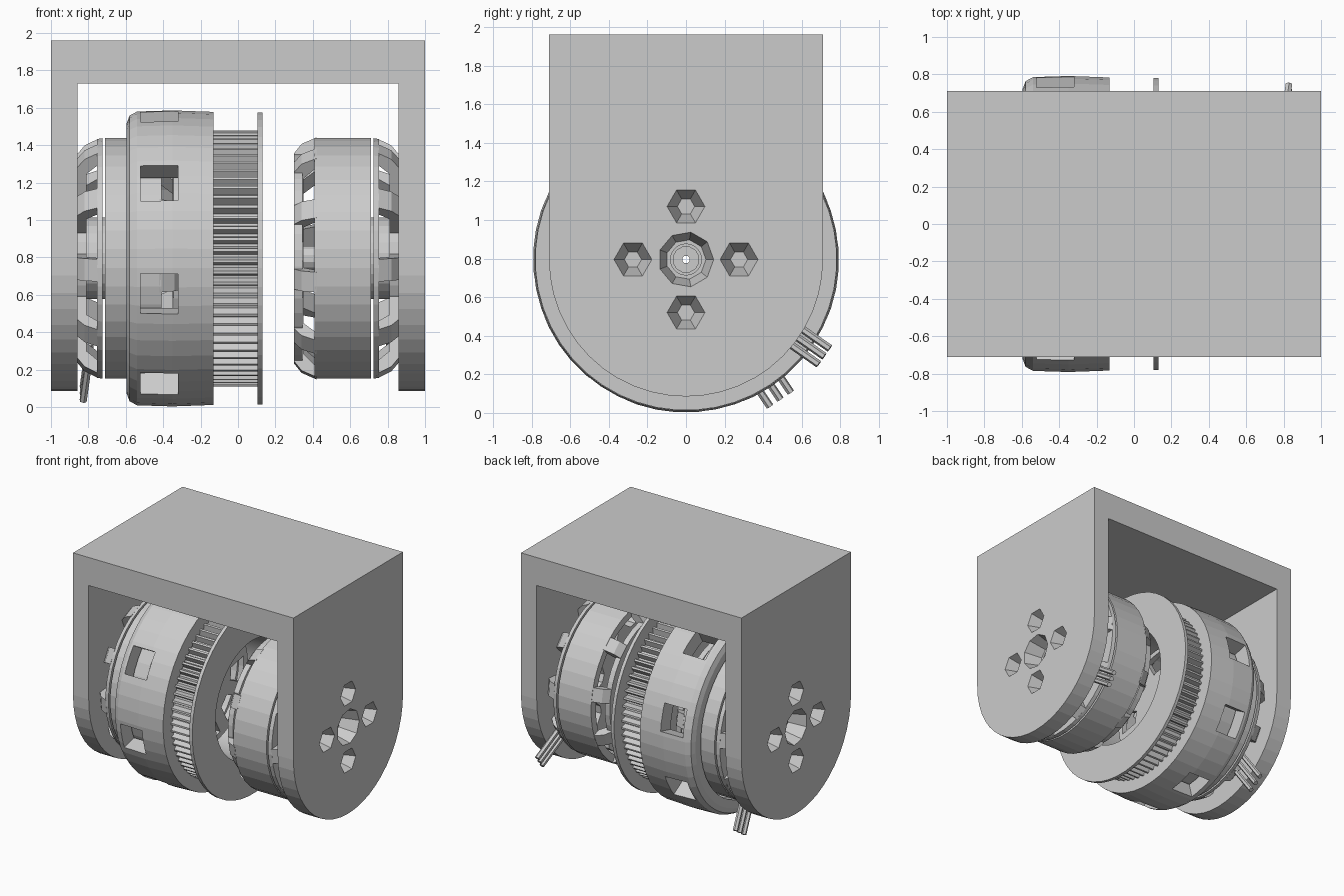
import bpy, bmesh, math
from mathutils import Matrix, Vector

if "Cube" in bpy.data.objects:
    bpy.data.objects.remove(bpy.data.objects["Cube"], do_unlink=True)

AXIS_Z = 0.795          # height of the common axle, which runs along x
GREY = bpy.data.materials.new("plain_grey")
GREY.use_nodes = True
GREY.diffuse_color = (0.6, 0.6, 0.6, 1)
GREY.node_tree.nodes["Principled BSDF"].inputs["Base Color"].default_value = (0.6, 0.6, 0.6, 1)


def finish(name, bm, cutter=False):
    bmesh.ops.recalc_face_normals(bm, faces=bm.faces[:])
    mesh = bpy.data.meshes.new(name)
    bm.to_mesh(mesh)
    bm.free()
    mesh.materials.append(GREY)
    ob = bpy.data.objects.new(name, mesh)
    bpy.context.scene.collection.objects.link(ob)
    if cutter:
        ob.hide_render = True
        ob.hide_viewport = True
    return ob


def cut(ob, cutter):
    mod = ob.modifiers.new("cut", 'BOOLEAN')
    mod.operation = 'DIFFERENCE'
    mod.solver = 'EXACT'
    mod.object = cutter


def on_axle(x, r, a):
    return Vector((x, r * math.cos(a), AXIS_Z + r * math.sin(a)))


def lathe(name, profile, segs=40, groove=0.0):
    """Spin a closed (x, radius) profile round the axle; groove cuts teeth in its rim."""
    bm = bmesh.new()
    rim = max(r for x, r in profile)
    rings = []
    for i in range(segs):
        a = math.tau * (i + 0.5) / segs
        dip = groove if i % 4 > 1 else 0
        rings.append([bm.verts.new(on_axle(x, r - (dip if r == rim else 0), a)) for x, r in profile])
    n = len(profile)
    for i in range(segs):
        p, q = rings[i], rings[(i + 1) % segs]
        for j in range(n):
            k = (j + 1) % n
            bm.faces.new((p[j], p[k], q[k], q[j]))
    return finish(name, bm)


def tube(name, x0, x1, r_in, r_out, segs=40, groove=0.0):
    return lathe(name, [(x0, r_in), (x0, r_out), (x1, r_out), (x1, r_in)], segs, groove)


def spokes(name, profile, count, width, phase=0.0):
    """Flat bars with an (x, radius) outline, repeated round the axle."""
    bm = bmesh.new()
    for i in range(count):
        a = phase + math.tau * i / count
        side = Vector((0, -math.sin(a), math.cos(a))) * width / 2
        lo = [bm.verts.new(on_axle(x, r, a) - side) for x, r in profile]
        hi = [bm.verts.new(on_axle(x, r, a) + side) for x, r in profile]
        bm.faces.new(lo)
        bm.faces.new(hi[::-1])
        for j in range(len(lo)):
            k = (j + 1) % len(lo)
            bm.faces.new((lo[j], lo[k], hi[k], hi[j]))
    return finish(name, bm)


def add_box(bm, size, matrix):
    bmesh.ops.create_cube(bm, size=1, matrix=matrix @ Matrix.Diagonal((*size, 1)))


# Frame: an arch-bottomed block hollowed out between two side walls
bm = bmesh.new()
outline = [(0.71, 1.96), (-0.71, 1.96)]
for i in range(25):
    a = math.pi + math.pi * i / 24
    outline.append((0.71 * math.cos(a), AXIS_Z + 0.71 * math.sin(a)))
face = bm.faces.new([bm.verts.new((-1, y, z)) for y, z in outline])
grown = bmesh.ops.extrude_face_region(bm, geom=[face])
bmesh.ops.translate(bm, vec=(2, 0, 0), verts=[v for v in grown["geom"] if isinstance(v, bmesh.types.BMVert)])
frame = finish("frame", bm)

bm = bmesh.new()
add_box(bm, (1.715, 2, 2.73), Matrix.Translation((0, 0, 0.365)))
cut(frame, finish("frame_opening_cutter", bm, True))

# Axle hole and countersunk screw holes in both walls
bm = bmesh.new()
for s in (-1, 1):
    turn = Matrix.Rotation(s * math.pi / 2, 4, 'Y')
    holes = [(0, 0, 0.145, 0.1, 9)]
    holes += [(0.275 * math.cos(k * math.pi / 2), 0.275 * math.sin(k * math.pi / 2), 0.1, 0.04, 6)
              for k in range(4)]
    for y, z, r_out, r_in, sides in holes:
        place = Matrix.Translation((s * 0.925, y, AXIS_Z + z)) @ turn
        bmesh.ops.create_cone(bm, cap_ends=True, segments=sides, radius1=r_in, radius2=r_out,
                              depth=0.16, matrix=place)
cut(frame, finish("frame_hole_cutter", bm, True))

# Two mirrored motors, each with a vented rotor and a vented base
for s, side in ((1, "left"), (-1, "right")):
    def m(points):
        return [(s * x, r) for x, r in points]

    tube(side + "_rotor_can", s * 0.41, s * 0.71, 0.585, 0.645)
    tube(side + "_rotor_hub", s * 0.30, s * 0.35, 0.07, 0.34)
    tube(side + "_rotor_rim", s * 0.30, s * 0.345, 0.5, 0.56)
    spokes(side + "_rotor_spokes",
           m([(0.30, 0.32), (0.30, 0.56), (0.34, 0.61), (0.42, 0.645), (0.42, 0.59), (0.35, 0.52), (0.35, 0.32)]),
           10, 0.11, 0.2)
    tube(side + "_stator", s * 0.44, s * 0.70, 0.1, 0.56, 48, 0.08)
    tube(side + "_shaft", s * 0.32, s * 0.84, 0.02, 0.07, 12)
    tube(side + "_bearing_collar", s * 0.69, s * 0.82, 0.06, 0.22, 24)
    lathe(side + "_base_ring", m([(0.724, 0.54), (0.724, 0.645), (0.755, 0.64), (0.755, 0.54)]))
    tube(side + "_base_hub", s * 0.81, s * 0.857, 0.08, 0.38)
    spokes(side + "_base_spokes",
           m([(0.857, 0.36), (0.857, 0.56), (0.82, 0.605), (0.75, 0.64), (0.75, 0.57), (0.81, 0.52), (0.81, 0.36)]),
           10, 0.12, 0.1)

    # Three motor wires leaving the base towards the rear and down
    bm = bmesh.new()
    angle, spread = (math.radians(-35), 0.05) if s > 0 else (math.radians(-56), 0.065)
    across = Vector((0, -math.sin(angle), math.cos(angle)))
    for k in (-1, 0, 1):
        start = on_axle(s * 0.79, 0.55, angle) + across * spread * k
        end = on_axle(s * 0.828, 0.875, angle) + across * spread * k
        rot = (end - start).to_track_quat('Z', 'Y').to_matrix().to_4x4()
        bmesh.ops.create_cone(bm, cap_ends=True, segments=6, radius1=0.02, radius2=0.02,
                              depth=(end - start).length,
                              matrix=Matrix.Translation((start + end) / 2) @ rot)
    finish(side + "_motor_wires", bm)

# Wheel drum with a rounded shoulder and eight windows
drum = lathe("wheel_drum", [(-0.595, 0.66), (-0.595, 0.725), (-0.58, 0.765), (-0.54, 0.787),
                            (-0.35, 0.793), (-0.13, 0.785), (-0.13, 0.66)], 48)
bm = bmesh.new()
for k in range(8):
    a = math.radians(149 + 45 * k)
    place = Matrix.Translation(on_axle(-0.42, 0.75, a)) @ Matrix.Rotation(a, 4, 'X')
    add_box(bm, (0.2, 0.3, 0.22), place)
cut(drum, finish("drum_window_cutter", bm, True))

# Toothed belt pulley and its end flange
tube("belt_pulley", -0.25, 0.107, 0.48, 0.685, 288, 0.045)
tube("pulley_flange", 0.105, 0.132, 0.48, 0.782, 48)
